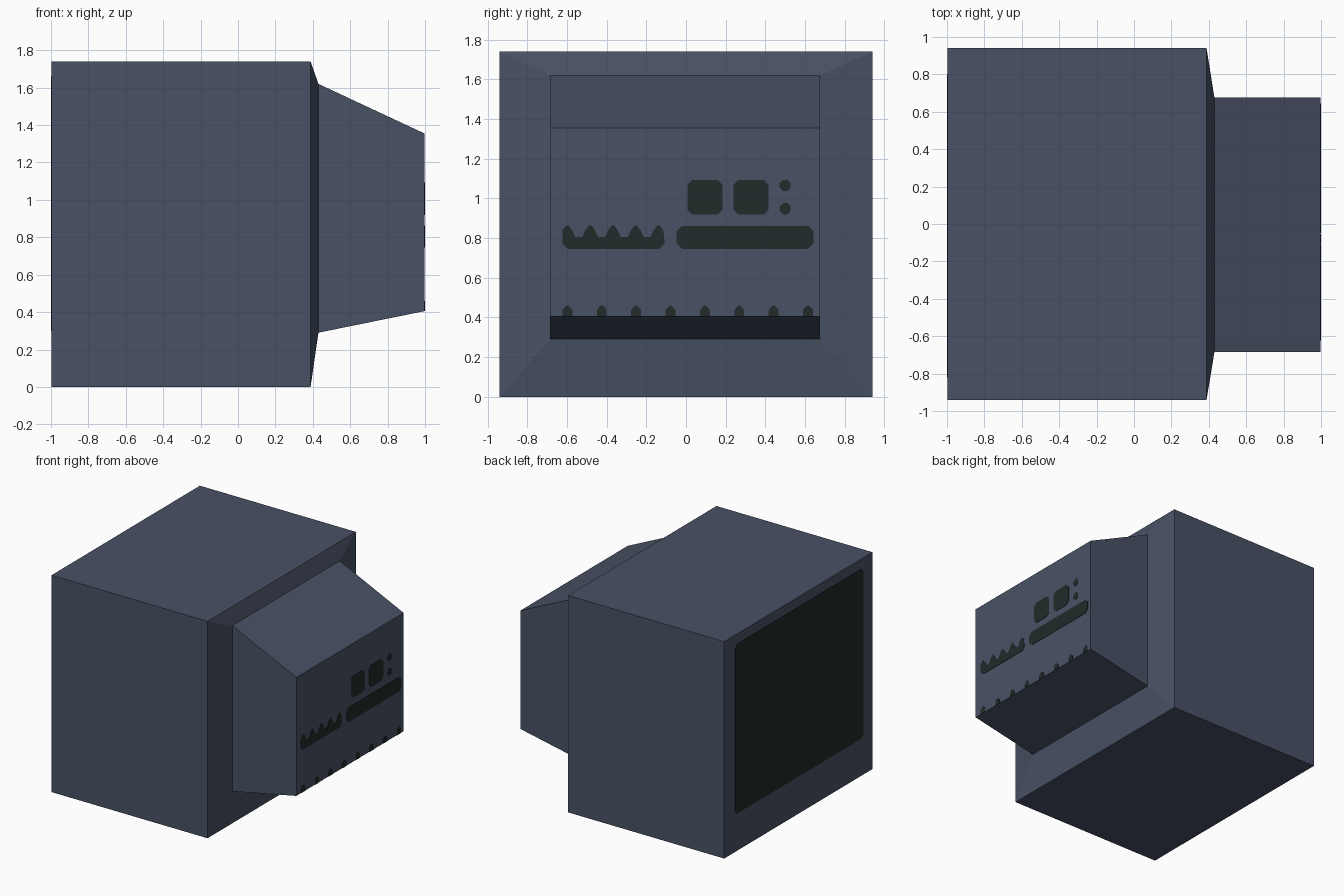
import bpy, bmesh

if "Cube" in bpy.data.objects:
    bpy.data.objects.remove(bpy.data.objects["Cube"])


def material(name, rgb):
    m = bpy.data.materials.new(name)
    m.diffuse_color = (*rgb, 1)
    m.use_nodes = True
    m.node_tree.nodes["Principled BSDF"].inputs["Base Color"].default_value = m.diffuse_color
    return m


slate = material("slate plastic", (0.066, 0.083, 0.128))
dark = material("dark glass", (0.0155, 0.0245, 0.0235))
FACE = 0.997   # outer face; plates reach 1.0


def finish(name, bm, mat):
    bmesh.ops.recalc_face_normals(bm, faces=bm.faces)
    mesh = bpy.data.meshes.new(name)
    bm.to_mesh(mesh)
    bm.free()
    mesh.materials.append(mat)
    ob = bpy.data.objects.new(name, mesh)
    bpy.context.collection.objects.link(ob)
    return ob


def loft(name, sections, cap):
    """Join rectangles (x, y0, y1, z0, z1); cap one end."""
    bm = bmesh.new()
    rings = [[bm.verts.new((x, y, z)) for y, z in ((a, c), (b, c), (b, d), (a, d))]
             for x, a, b, c, d in sections]
    for r, s in zip(rings, rings[1:]):
        for i in range(4):
            j = (i + 1) % 4
            bm.faces.new((r[i], r[j], s[j], s[i]))
    end = bm.faces.new(rings[cap])
    bmesh.ops.recalc_face_normals(bm, faces=bm.faces)
    # the cap must face outwards along x
    bm.normal_update()
    flip = end.normal.x * (1 if cap == -1 else -1) < 0
    if flip:
        bmesh.ops.reverse_faces(bm, faces=bm.faces)
    mesh = bpy.data.meshes.new(name)
    bm.to_mesh(mesh)
    bm.free()
    mesh.materials.append(slate)
    bpy.context.collection.objects.link(bpy.data.objects.new(name, mesh))


def plate(name, points, side=1):
    """Thin dark plate from a (y, z) outline on the +x or -x face."""
    bm = bmesh.new()
    f = bm.faces.new([bm.verts.new((side * (FACE - 0.002), y, z)) for y, z in points])
    ext = bmesh.ops.extrude_face_region(bm, geom=[f])
    verts = [v for v in ext["geom"] if isinstance(v, bmesh.types.BMVert)]
    bmesh.ops.translate(bm, verts=verts, vec=(side * 0.005, 0, 0))
    finish(name, bm, dark)


def chamfered(y0, y1, z0, z1, c):
    return [(y0 + c, z0), (y1 - c, z0), (y1, z0 + c), (y1, z1 - c),
            (y1 - c, z1), (y0 + c, z1), (y0, z1 - c), (y0, z0 + c)]


# Cabinet with its shallow rear bevel, and the tapered rear housing
neck = (0.43, -0.685, 0.675, 0.29, 1.62)
loft("cabinet", [(-FACE, -0.94, 0.94, 0, 1.74), (0.388, -0.94, 0.94, 0, 1.74), neck], 0)
loft("rear_housing", [neck, (FACE, -0.685, 0.675, 0.405, 1.355)], -1)

# Screen
plate("screen", chamfered(-0.82, 0.80, 0.30, 1.66, 0.025), -1)

# Square sockets, round sockets and long slot
for i, y in enumerate((0.007, 0.239)):
    plate(f"square_socket_{i + 1}", chamfered(y, y + 0.177, 0.918, 1.094, 0.026))
for i, z in enumerate((0.948, 1.066)):
    plate(f"round_socket_{i + 1}", chamfered(0.472, 0.528, z - 0.028, z + 0.028, 0.017))
plate("long_slot", chamfered(-0.048, 0.643, 0.746, 0.862, 0.028))

# Scalloped slot
outline = [(-0.623, 0.772), (-0.597, 0.746), (-0.134, 0.746), (-0.108, 0.772)]
for i in reversed(range(5)):
    p = -0.598 + 0.1148 * i
    bump = [(0.04, 0.805), (0.025, 0.838), (0.006, 0.864),
            (-0.006, 0.864), (-0.025, 0.838), (-0.04, 0.805)]
    if i == 4:
        bump = bump[1:]
    if i == 0:
        bump = bump[:-1]
    outline += [(p + y, z) for y, z in bump]
plate("scalloped_slot", outline)

# Row of small vents along the lower edge
for i in range(8):
    y = -0.598 + 0.1733 * i
    plate(f"lower_vent_{i + 1}", [(y - 0.025, 0.405), (y + 0.025, 0.405), (y + 0.025, 0.438),
                                  (y + 0.006, 0.459), (y - 0.006, 0.459), (y - 0.025, 0.438)])
